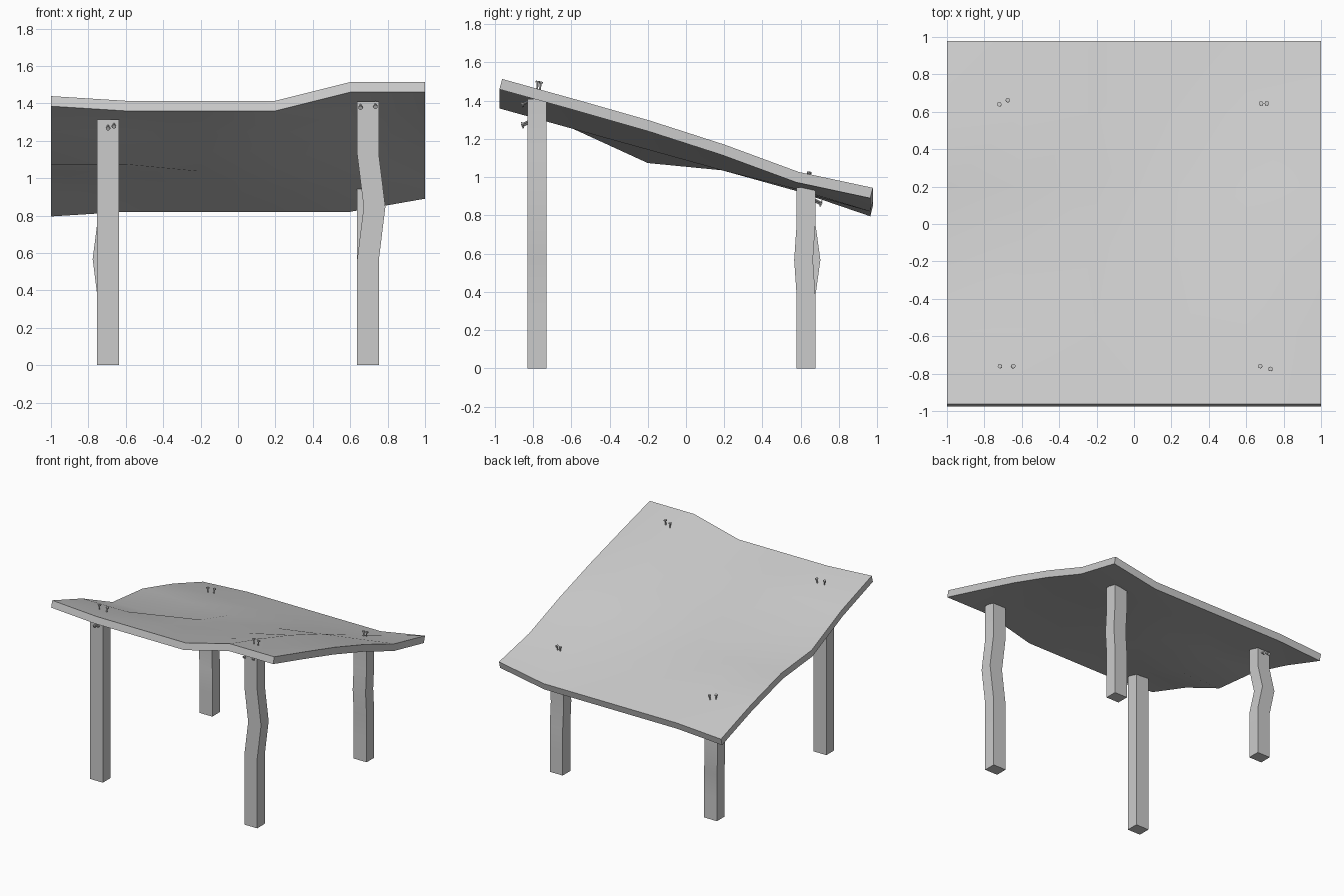
import bpy, bmesh
from mathutils import Vector

if "Cube" in bpy.data.objects:
    bpy.data.objects.remove(bpy.data.objects["Cube"])

SLOPE = -0.278
HALF = 0.97
# vertical warp of the tabletop: rows front to back, columns left to right
WARP = [
    (.025, 0, 0, 0, .10, .10),
    (.0, 0, 0, 0, .10, .10),
    (-.07, -.07, 0, 0, .09, .097),
    (0, 0, 0, 0, .06, .08),
    (0, 0, 0, 0, .01, .045),
    (-.025, 0, 0, 0, 0, .07),
]


def under(x, y):
    """Height of the tabletop underside by bilinear lookup."""
    u = min(max((x + 1) * 2.5, 0), 4.999)
    v = min(max((y / HALF + 1) * 2.5, 0), 4.999)
    i, j = int(u), int(v)
    fu, fv = u - i, v - j
    a = WARP[j][i] * (1 - fu) + WARP[j][i + 1] * fu
    b = WARP[j + 1][i] * (1 - fu) + WARP[j + 1][i + 1] * fu
    return 1.09 + SLOPE * y + a * (1 - fv) + b * fv


def finish(bm, name, smooth=True):
    bmesh.ops.recalc_face_normals(bm, faces=bm.faces)
    me = bpy.data.meshes.new(name)
    bm.to_mesh(me)
    bm.free()
    ob = bpy.data.objects.new(name, me)
    bpy.context.collection.objects.link(ob)
    if smooth:
        bpy.ops.object.select_all(action='DESELECT')
        ob.select_set(True)
        bpy.context.view_layer.objects.active = ob
        bpy.ops.object.shade_smooth_by_angle(angle=0.6)
    return ob


# tabletop: warped sheet, thickened along the tilted normal
bm = bmesh.new()
grid = []
for j in range(6):
    row = []
    for i in range(6):
        x, y = -1 + .4 * i, HALF * (-1 + .4 * j)
        row.append(bm.verts.new((x, y - .006, under(x, y))))
    grid.append(row)
for j in range(5):
    for i in range(5):
        bm.faces.new((grid[j][i], grid[j][i + 1], grid[j + 1][i + 1], grid[j + 1][i]))
new = bmesh.ops.extrude_face_region(bm, geom=list(bm.faces), use_keep_orig=True)
bmesh.ops.translate(bm, vec=(0, .014, .054),
                    verts=[e for e in new['geom'] if isinstance(e, bmesh.types.BMVert)])
finish(bm, "tabletop")


# legs: square posts in five sections, bent at one ring
def leg(name, x, y, top, bend):
    bm = bmesh.new()
    rings = []
    for k in range(6):
        dx, dy = bend if k == 3 else (0, 0)
        rings.append([bm.verts.new((x + dx + sx * .058, y + dy + sy * .049, top * k / 5))
                      for sx, sy in ((-1, -1), (1, -1), (1, 1), (-1, 1))])
    for a, b in zip(rings, rings[1:]):
        for k in range(4):
            n = (k + 1) % 4
            bm.faces.new((a[k], a[n], b[n], b[k]))
    bm.faces.new(rings[0])
    bm.faces.new(rings[-1])
    finish(bm, name)


leg("front_left_leg", -.695, -.78, 1.315, (0, 0))
leg("front_right_leg", .695, -.78, 1.41, (.035, 0))
leg("back_left_leg", -.695, .628, .945, (-.024, .026))
leg("back_right_leg", .695, .628, .945, (0, -.013))


# nails: thin shank with a flat head, pointing along a direction
def nail(name, base, direction, length=.05):
    d = Vector(direction).normalized()
    base = Vector(base)
    rot = d.to_track_quat('Z', 'Y').to_matrix().to_4x4()
    bm = bmesh.new()
    for r, lo, hi in ((.005, -.03, length), (.012, length, length + .008)):
        part = bmesh.ops.create_cone(bm, cap_ends=True, segments=8, radius1=r, radius2=r, depth=hi - lo)
        bmesh.ops.translate(bm, vec=(0, 0, (lo + hi) / 2), verts=part['verts'])
    bmesh.ops.transform(bm, matrix=rot, verts=bm.verts)
    bmesh.ops.translate(bm, vec=base, verts=bm.verts)
    finish(bm, name)


# nails through the tabletop
for n, (x, y, tx) in enumerate([(-.72, .64, -.1), (-.675, .662, .1), (.68, .645, -.1), (.71, .645, .1),
                                (-.717, -.76, -.1), (-.645, -.76, .1), (.675, -.76, -.1), (.73, -.775, .1)]):
    nail(f"top_nail_{n}", (x - tx * .04, y - .004, under(x, y) + .055), (tx, .1, 1), .035)

# nails in the outer leg faces
for n, (x, y, z, s) in enumerate([(-.695, -.83, 1.28, -1), (-.663, -.83, 1.29, -1),
                                  (.655, -.83, 1.39, -1), (.735, -.83, 1.395, -1),
                                  (-.72, .68, .88, 1), (-.675, .68, .87, 1)]):
    nail(f"leg_nail_{n}", (x, y, z), (0, s, -.5), .025)
